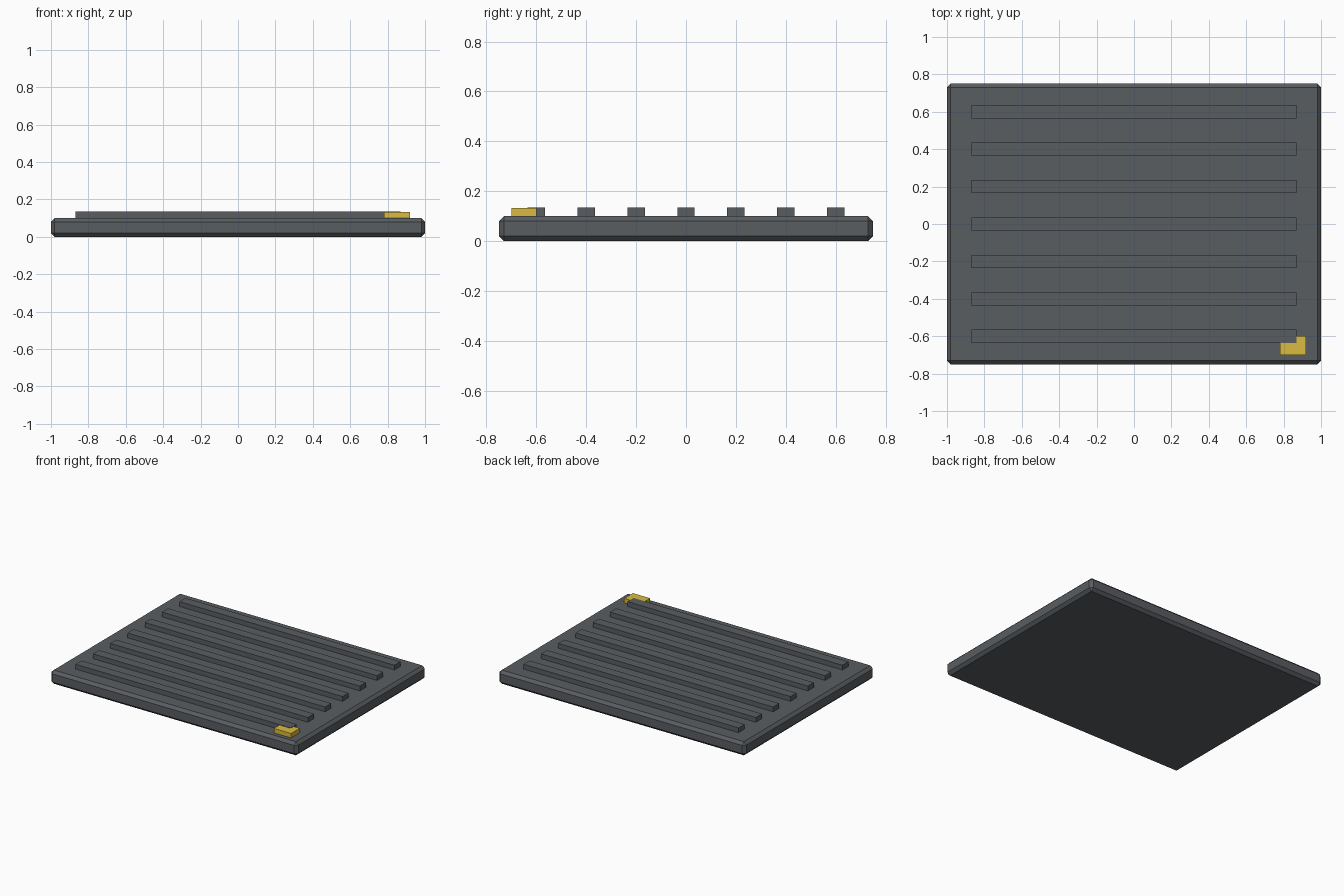
import bpy

if "Cube" in bpy.data.objects:
    bpy.data.objects.remove(bpy.data.objects["Cube"])


def material(name, color):
    mat = bpy.data.materials.new(name)
    mat.diffuse_color = color
    mat.use_nodes = True
    mat.node_tree.nodes["Principled BSDF"].inputs["Base Color"].default_value = mat.diffuse_color
    return mat


def box(name, x, y, z, mat, chamfer=0):
    """Box from (min, max) ranges on each axis, optionally chamfered."""
    bpy.ops.mesh.primitive_cube_add(size=1, location=[sum(r) / 2 for r in (x, y, z)])
    obj = bpy.context.object
    obj.name = name
    obj.scale = [r[1] - r[0] for r in (x, y, z)]
    bpy.ops.object.transform_apply(location=False, rotation=False, scale=True)
    obj.data.materials.append(mat)
    if chamfer:
        bevel = obj.modifiers.new("chamfer", "BEVEL")
        bevel.width = chamfer
        bevel.segments = 1
    return obj


dark = material("dark_grey", (0.1, 0.11, 0.12, 1))
yellow = material("yellow", (0.7, 0.5, 0.05, 1))

# Chamfered base plate
box("base_plate", (-1, 1), (-0.75, 0.75), (0, 0.1), dark, chamfer=0.02)

# Seven raised ribs across the plate
for i in range(7):
    y = -0.6 + 0.2 * i
    box(f"rib_{i + 1}", (-0.87, 0.87), (y - 0.035, y + 0.035), (0.095, 0.135), dark)

# Yellow marker at the front right corner
box("corner_marker", (0.78, 0.92), (-0.7, -0.6), (0.1, 0.132), yellow)
